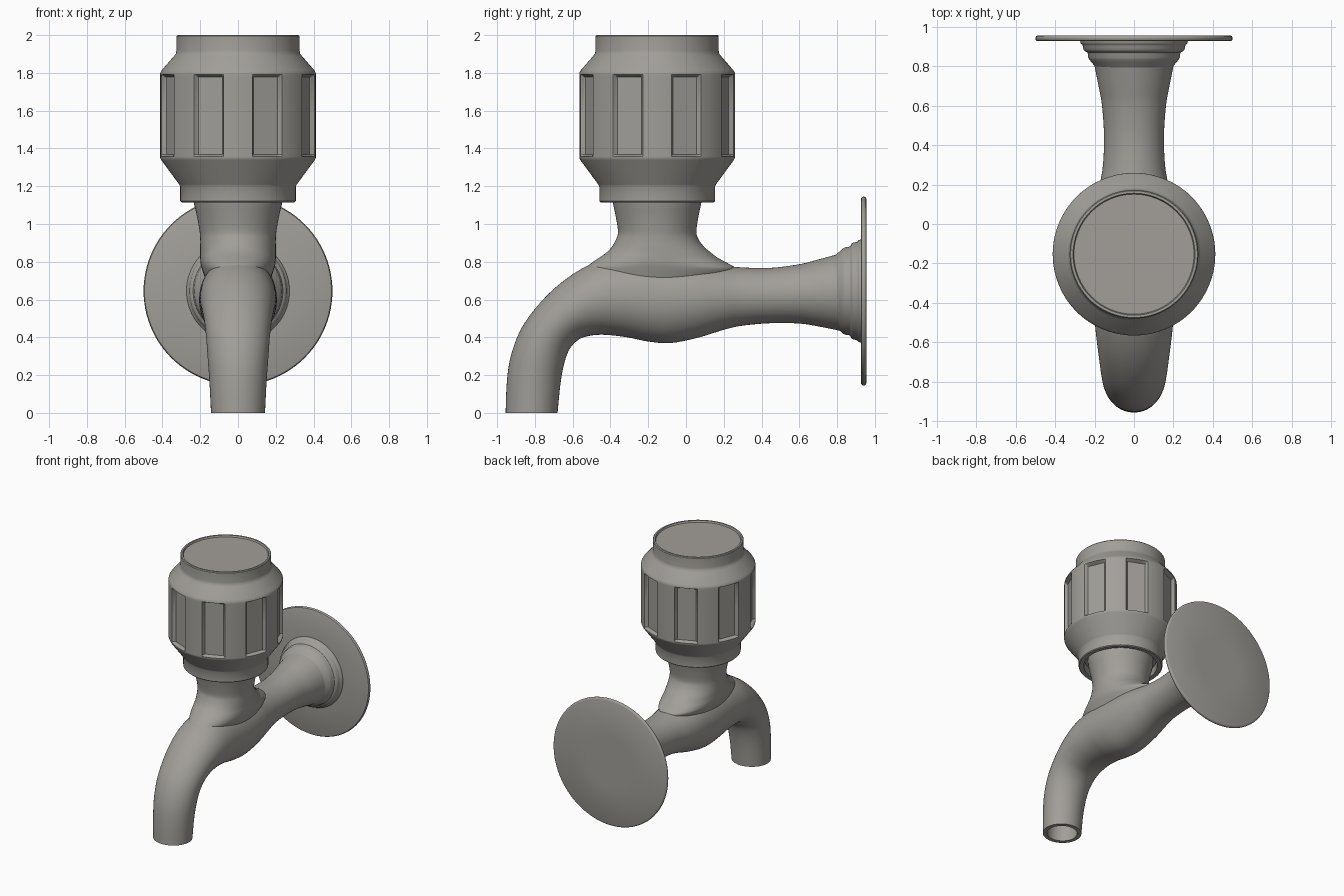
import bpy, bmesh, math
from mathutils import Vector

metal = bpy.data.materials.new("warm grey metal")
metal.diffuse_color = (0.36, 0.345, 0.32, 1)
AXIS_Y = -0.153   # handle axis
PIPE_Z = 0.645    # wall plate axis


def skin(name, rings, angle=35, cap_first=True, cap_last=True):
    """Join equal-length rings of points into one smooth-shaded surface."""
    bm = bmesh.new()
    rows = [[bm.verts.new(p) for p in ring] for ring in rings]
    n = len(rows[0])
    for a, b in zip(rows, rows[1:]):
        for i in range(n):
            j = (i + 1) % n
            bm.faces.new((a[i], a[j], b[j], b[i]))
    if cap_first:
        bm.faces.new(rows[0][::-1])
    if cap_last:
        bm.faces.new(rows[-1])
    bmesh.ops.recalc_face_normals(bm, faces=bm.faces[:])
    me = bpy.data.meshes.new(name)
    bm.to_mesh(me)
    bm.free()
    me.materials.append(metal)
    ob = bpy.data.objects.new(name, me)
    bpy.context.collection.objects.link(ob)
    bpy.ops.object.select_all(action='DESELECT')
    ob.select_set(True)
    bpy.context.view_layer.objects.active = ob
    bpy.ops.object.shade_smooth_by_angle(angle=math.radians(angle))
    return ob


def spline(rows, steps):
    """Catmull-Rom interpolation of rows of numbers."""
    out = []
    for i in range(len(rows) - 1):
        p0, p1, p2, p3 = (rows[max(i - 1, 0)], rows[i], rows[i + 1],
                          rows[min(i + 2, len(rows) - 1)])
        for s in range(steps):
            t = s / steps
            out.append([0.5 * (2 * b + (c - a) * t + (2 * a - 5 * b + 4 * c - d) * t * t
                               + (3 * b - a - 3 * c + d) * t ** 3)
                        for a, b, c, d in zip(p0, p1, p2, p3)])
    out.append(list(rows[-1]))
    return out


def oval(center, u, v, n=64):
    return [center + u * math.cos(2 * math.pi * i / n) + v * math.sin(2 * math.pi * i / n)
            for i in range(n)]


# Handle: lathe with eight flat recesses around the grip
offsets = [0, 4, 8, 10.6, 11.6, 12.4, 17, 22.5, 28, 32.6, 33.4, 34.4, 37, 41]
angles = [45 * k + o for k in range(8) for o in offsets]


def grip_radius(r, deg, depth):
    d = abs(deg % 45 - 22.5)
    if depth == 0 or d > 11.5:
        return r
    flat = 0.382 / math.cos(math.radians(d))
    t = min(1, (11.9 - d) / 1.6) * depth
    return r + (flat - r) * t


# radius, height, recess depth factor
handle_profile = [
    (0.20, 1.17, 0), (0.262, 1.17, 0), (0.268, 1.118, 0), (0.300, 1.115, 0), (0.306, 1.121, 0),
    (0.306, 1.198, 0), (0.312, 1.21, 0), (0.406, 1.338, 0), (0.412, 1.35, 0),
    (0.412, 1.357, 0), (0.412, 1.368, 1), (0.412, 1.58, 1), (0.412, 1.778, 1),
    (0.412, 1.792, 0), (0.411, 1.802, 0), (0.404, 1.814, 0), (0.338, 1.89, 0),
    (0.329, 1.902, 0), (0.326, 1.918, 0), (0.326, 1.994, 0), (0.321, 2.0, 0),
    (0.309, 2.0, 0), (0.304, 1.988, 0), (0.15, 1.988, 0)]
rings = []
for r, z, dep in handle_profile:
    rings.append([(grip_radius(r, a, dep) * math.sin(math.radians(a)),
                   AXIS_Y - grip_radius(r, a, dep) * math.cos(math.radians(a)), z)
                  for a in angles])
skin("handle", rings, 30)

# Neck: oval rings flaring into the body (height, front y, back y, half width)
neck = [(1.18, -0.39, 0.084, 0.237), (1.12, -0.388, 0.082, 0.235), (1.04, -0.372, 0.066, 0.217),
        (0.96, -0.36, 0.055, 0.203), (0.92, -0.37, 0.066, 0.2), (0.88, -0.392, 0.095, 0.2),
        (0.85, -0.42, 0.13, 0.2), (0.82, -0.462, 0.17, 0.2), (0.79, -0.505, 0.225, 0.198),
        (0.76, -0.53, 0.26, 0.19), (0.70, -0.50, 0.20, 0.17)]
skin("neck", [oval(Vector((0, (a + b) / 2, z)), Vector((w, 0, 0)), Vector((0, (b - a) / 2, 0)))
              for z, a, b, w in spline(neck, 4)], 50)

# Body and spout: upper y, z; lower y, z; half width
body = [(0.84, 0.85, 0.84, 0.43, 0.208), (0.70, 0.812, 0.70, 0.458, 0.18),
        (0.60, 0.787, 0.60, 0.473, 0.162), (0.45, 0.768, 0.45, 0.475, 0.152),
        (0.30, 0.77, 0.30, 0.462, 0.157), (0.18, 0.783, 0.20, 0.44, 0.175),
        (0.05, 0.81, 0.07, 0.40, 0.195), (-0.10, 0.825, -0.08, 0.37, 0.205),
        (-0.25, 0.83, -0.20, 0.378, 0.205), (-0.40, 0.82, -0.31, 0.40, 0.202),
        (-0.53, 0.775, -0.42, 0.413, 0.2), (-0.66, 0.69, -0.50, 0.41, 0.19),
        (-0.775, 0.58, -0.565, 0.39, 0.178), (-0.87, 0.45, -0.615, 0.34, 0.168),
        (-0.925, 0.31, -0.645, 0.26, 0.16), (-0.948, 0.17, -0.665, 0.15, 0.151),
        (-0.955, 0, -0.68, 0, 0.143)]


def body_ring(row, k=1.0):
    yu, zu, yl, zl, w = row
    return oval(Vector((0, (yu + yl) / 2, (zu + zl) / 2)), Vector((w * k, 0, 0)),
                Vector((0, yu - yl, zu - zl)) * 0.5 * k)


stations = spline(body, 5)
# the wall turns in at the mouth and runs back up inside the spout
bore = [body_ring(r, 0.78) for r in stations[:-16:-1]]
skin("body_and_spout", [body_ring(r) for r in stations] + bore, 40)


# Wall collar and plate: lathes about the pipe axis (y, radius)
def wall_lathe(name, profile):
    skin(name, [oval(Vector((0, y, PIPE_Z)), Vector((r, 0, 0)), Vector((0, 0, r)), 96)
                for y, r in profile], 32)


wall_lathe("wall_collar", [
    (0.79, 0.19), (0.805, 0.203), (0.82, 0.215), (0.832, 0.226), (0.845, 0.232), (0.862, 0.234),
    (0.87, 0.238), (0.876, 0.25), (0.884, 0.256), (0.90, 0.259), (0.908, 0.262),
    (0.915, 0.27), (0.93, 0.274)])
wall_lathe("wall_plate", [
    (0.926, 0.2), (0.926, 0.488), (0.929, 0.495), (0.935, 0.499), (0.941, 0.5), (0.947, 0.499),
    (0.952, 0.495), (0.955, 0.488), (0.955, 0.2)])
